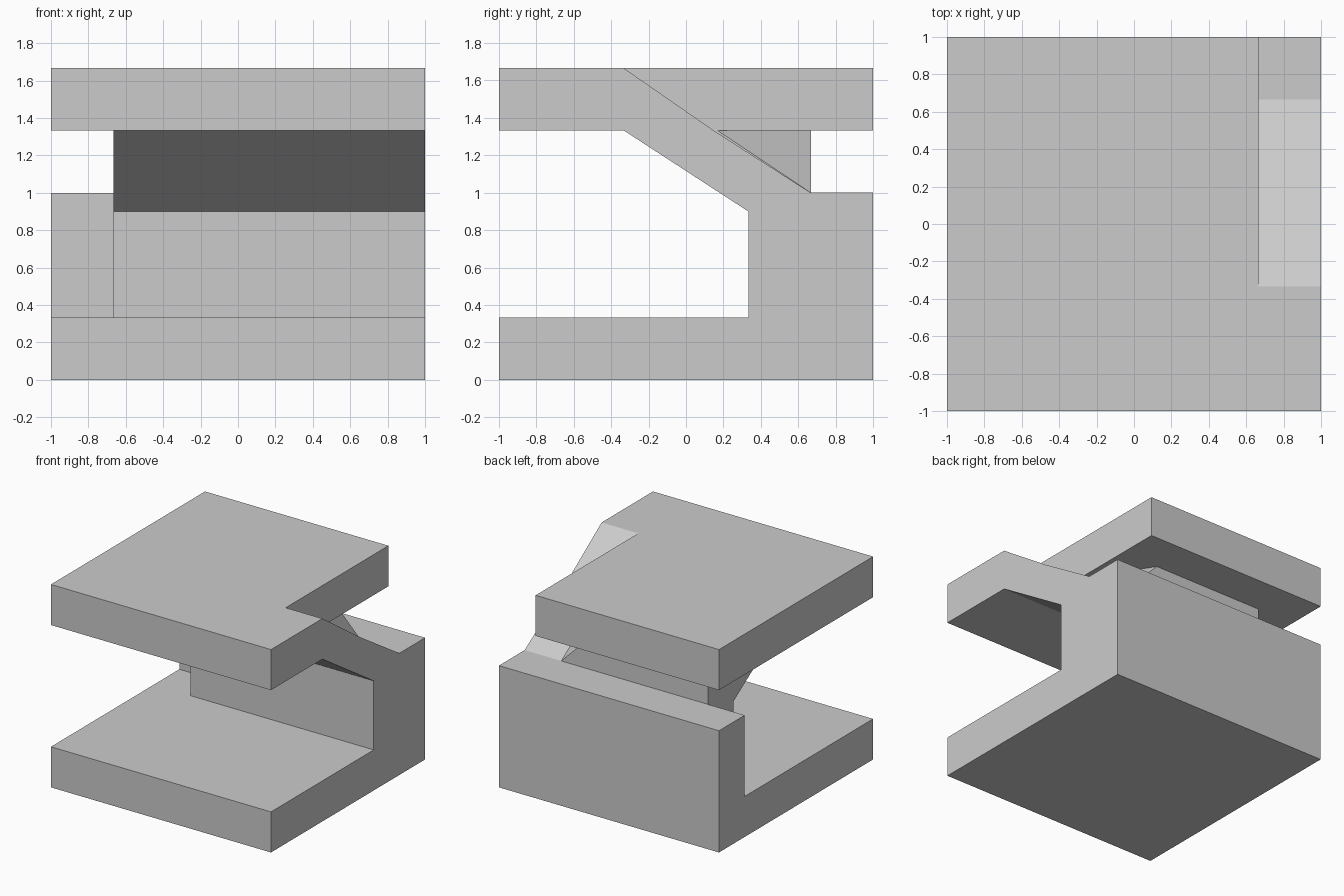
import bpy, bmesh

if "Cube" in bpy.data.objects:
    bpy.data.objects.remove(bpy.data.objects["Cube"])

T = 1 / 3


def solid(name, points, faces):
    mesh = bpy.data.meshes.new(name)
    bm = bmesh.new()
    vs = [bm.verts.new(p) for p in points]
    for f in faces:
        bm.faces.new([vs[i] for i in f])
    bmesh.ops.recalc_face_normals(bm, faces=bm.faces)
    bm.to_mesh(mesh)
    bm.free()
    ob = bpy.data.objects.new(name, mesh)
    bpy.context.collection.objects.link(ob)
    return ob


def prism(name, x0, x1, profile):
    """Extrude a (y, z) side profile along x."""
    n = len(profile)
    pts = [(x, y, z) for x in (x0, x1) for y, z in profile]
    faces = [range(n), range(n, 2 * n)]
    faces += [(i, (i + 1) % n, (i + 1) % n + n, i + n) for i in range(n)]
    return solid(name, pts, faces)


# Full block that is carved into base, back wall, sloped bracket and top slab
body = prism("stepped_block", -1, 1, [(-1, 0), (1, 0), (1, 5 * T), (-1, 5 * T)])

cutters = [
    # front opening with sloped ceiling
    prism("front_opening", -1.1, 1.1,
          [(-1.1, T), (T, T), (T, 0.9), (-T, 4 * T), (-1.1, 4 * T)]),
    # left opening in front of the thin wall
    prism("left_opening", -1.1, -2 * T,
          [(-1.1, T), (2 * T, T), (2 * T, 1), (1.1, 1), (1.1, 4 * T), (-1.1, 4 * T)]),
    # slot between back wall and slab
    prism("back_slot", -1.1, 1.1,
          [(2 * T, 1), (1.1, 1), (1.1, 4 * T), (2 * T, 4 * T)]),
    # right notch with sloped floor
    prism("right_notch", 2 * T, 1.1,
          [(-T, 5 * T), (0.155, 1.328), (2 * T, 1), (1.1, 1), (1.1, 1.8), (-T, 1.8)]),
    # chamfered bracket corner beside the notch
    solid("corner_chamfer",
          [(2 * T, 2 * T, 1), (2 * T, T / 2, 4 * T), (T, 2 * T, 4 * T), (2 * T, 2 * T, 4 * T)],
          [(0, 1, 2), (0, 1, 3), (1, 2, 3), (0, 2, 3)]),
]

bpy.context.view_layer.objects.active = body
for c in cutters:
    c.hide_render = True
    m = body.modifiers.new(c.name, 'BOOLEAN')
    m.operation = 'DIFFERENCE'
    m.solver = 'EXACT'
    m.object = c
    bpy.ops.object.modifier_apply(modifier=m.name)
for c in cutters:
    bpy.data.objects.remove(c)
